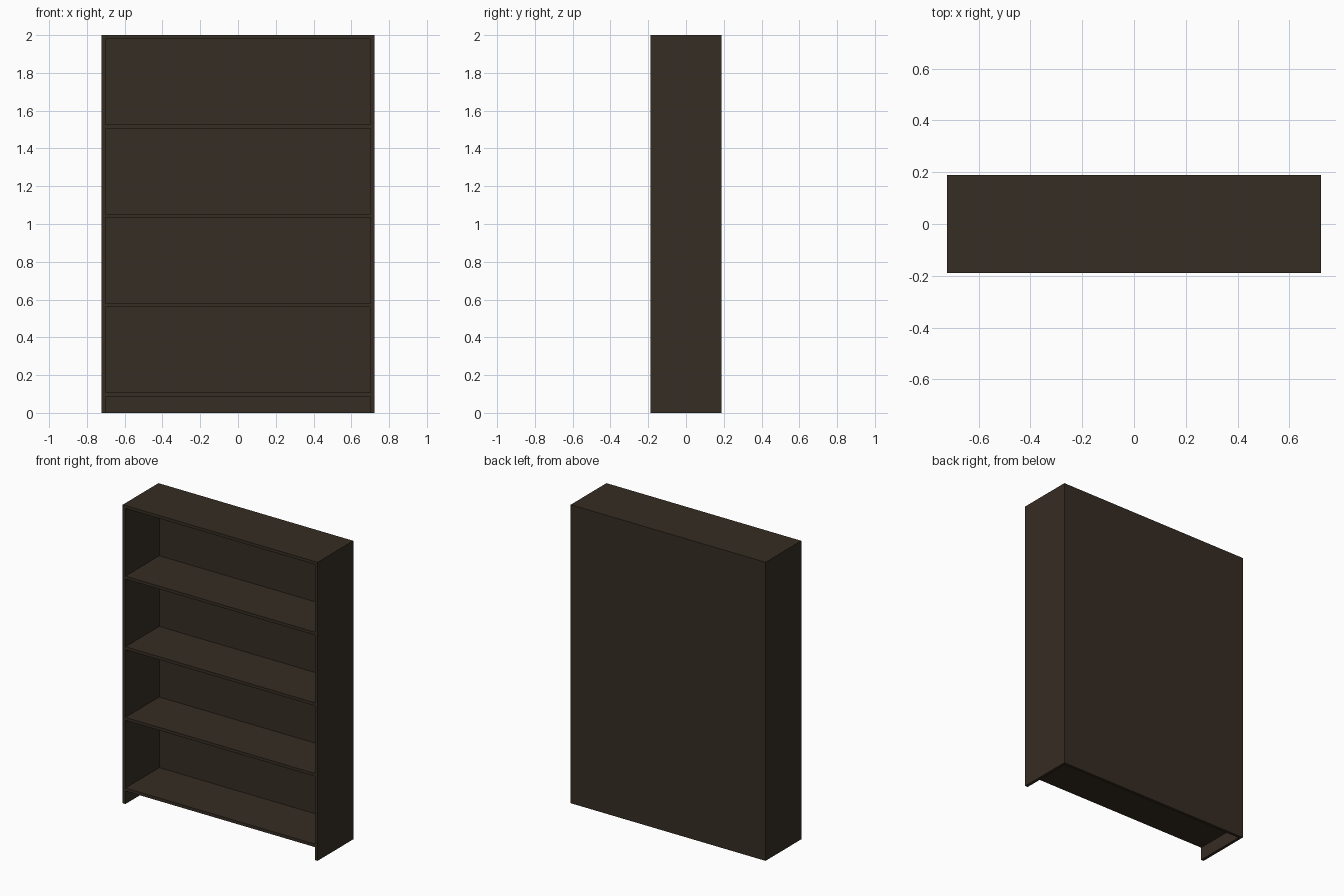
import bpy

if "Cube" in bpy.data.objects:
    bpy.data.objects.remove(bpy.data.objects["Cube"])

W, D, H, T = 1.444, 0.378, 2.0, 0.02   # overall size and board thickness

wood = bpy.data.materials.new("dark brown wood")
wood.diffuse_color = (0.037, 0.026, 0.017, 1)
wood.use_nodes = True
wood.node_tree.nodes["Principled BSDF"].inputs["Base Color"].default_value = wood.diffuse_color


def board(name, size, loc):
    bpy.ops.mesh.primitive_cube_add(size=1, location=loc)
    ob = bpy.context.object
    ob.name = name
    ob.scale = size
    bpy.ops.object.transform_apply(location=False, rotation=False, scale=True)
    ob.data.materials.append(wood)
    return ob


# side panels, running to the floor as feet
for side, s in (("left", -1), ("right", 1)):
    board(side + "_side", (T, D, H), (s * (W - T) / 2, 0, H / 2))

# back panel, full height between the sides
inner = W - 2 * T
board("back_panel", (inner, T, H), (0, (D - T) / 2, H / 2))

# four shelves and the top, evenly spaced
for i in range(5):
    z = 0.097 + i * (H - T / 2 - 0.097) / 4
    name = "top_panel" if i == 4 else f"shelf_{i + 1}"
    board(name, (inner, D - T, T), (0, -T / 2, z))
